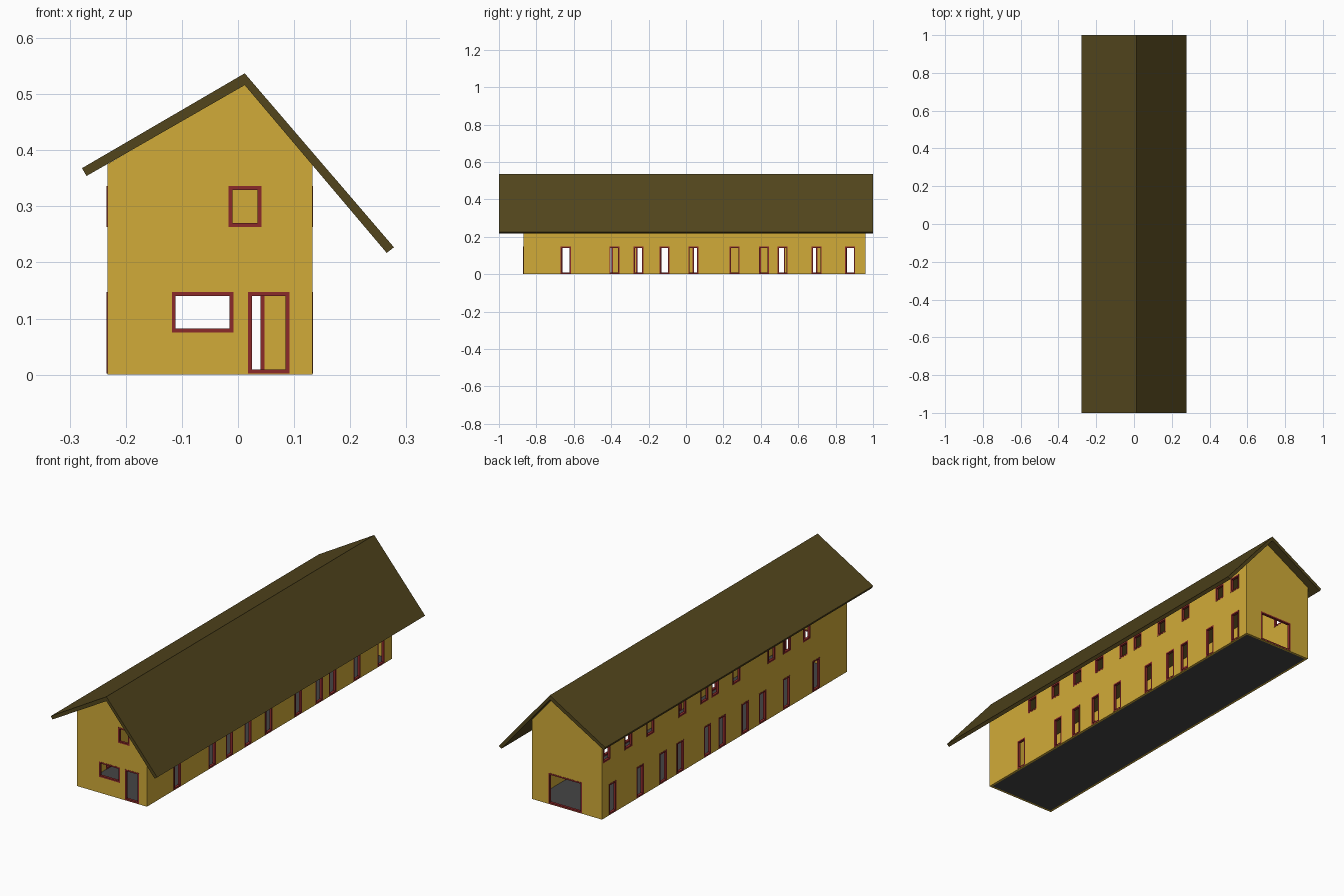
import bpy, bmesh
from mathutils import Vector

if "Cube" in bpy.data.objects:
    bpy.data.objects.remove(bpy.data.objects["Cube"])


def material(name, rgb):
    m = bpy.data.materials.new(name)
    m.diffuse_color = (*rgb, 1)
    m.use_nodes = True
    m.node_tree.nodes["Principled BSDF"].inputs["Base Color"].default_value = m.diffuse_color
    return m


WALL = material("ochre", (0.64, 0.41, 0.04))
ROOF = material("dark_olive", (0.085, 0.06, 0.012))
TRIM = material("red_trim", (0.26, 0.023, 0.023))
FLOOR = material("charcoal", (0.06, 0.06, 0.06))


def finish(name, bm, mat=None):
    bmesh.ops.recalc_face_normals(bm, faces=bm.faces)
    me = bpy.data.meshes.new(name)
    bm.to_mesh(me)
    bm.free()
    ob = bpy.data.objects.new(name, me)
    bpy.context.collection.objects.link(ob)
    if mat:
        me.materials.append(mat)
    return ob


def add_box(bm, lo, hi):
    vs = bmesh.ops.create_cube(bm, size=1)["verts"]
    for v in vs:
        v.co = Vector([(a + b) / 2 + c * (b - a) for a, b, c in zip(lo, hi, v.co)])


def extrude_y(name, profile, y0, y1, mat):
    bm = bmesh.new()
    face = bm.faces.new([bm.verts.new((x, y0, z)) for x, z in profile])
    ext = bmesh.ops.extrude_face_region(bm, geom=[face])["geom"]
    bmesh.ops.translate(bm, vec=(0, y1 - y0, 0),
                        verts=[g for g in ext if isinstance(g, bmesh.types.BMVert)])
    return finish(name, bm, mat)


X0, X1, Y0, Y1 = -0.233, 0.133, -0.87, 0.96
T, RIM, PROUD = 0.01, 0.007, 0.001
DOOR_Z, WIN_Z = (0.002, 0.147), (0.263, 0.336)
DOOR_W, WIN_W = 0.054, 0.058

# openings: (side, start, end, bottom, top)
openings = [
    ("front", -0.118, -0.008, 0.075, 0.147),
    ("front", 0.018, 0.092, *DOOR_Z),
    ("front", -0.017, 0.042, *WIN_Z),
    ("back", -0.128, 0.047, *DOOR_Z),
]
rows = [
    ("right", DOOR_W, DOOR_Z, (-0.643, -0.383, -0.254, -0.116, 0.04,
                               0.26, 0.416, 0.516, 0.698, 0.877)),
    ("left", DOOR_W, DOOR_Z, (-0.64, -0.417, -0.239, -0.11, 0.063,
                              0.173, 0.375, 0.503, 0.675, 0.88)),
    ("right", WIN_W, WIN_Z, (-0.564, -0.40, -0.244, -0.087, 0.084,
                             0.184, 0.355, 0.526, 0.768, 0.875)),
    ("left", WIN_W, WIN_Z, (-0.568, -0.422, -0.306, -0.044, 0.115,
                            0.195, 0.359, 0.598, 0.762, 0.925)),
]
for side, w, z, centres in rows:
    openings += [(side, c - w / 2, c + w / 2, *z) for c in centres]


def wall_box(bm, side, a, b, z0, z1, pad):
    # a box set into one wall, sticking out by pad on both faces
    d0, d1 = {"front": (Y0, Y0 + T), "back": (Y1 - T, Y1),
              "left": (X0, X0 + T), "right": (X1 - T, X1)}[side]
    d0, d1 = d0 - pad, d1 + pad
    if side in ("front", "back"):
        add_box(bm, (a, d0, z0), (b, d1, z1))
    else:
        add_box(bm, (d0, a, z0), (d1, b, z1))


# hollow gabled walls
walls = extrude_y("walls", [(X0, 0), (X1, 0), (X1, 0.375), (0.012, 0.517), (X0, 0.375)],
                  Y0, Y1, WALL)
bm = bmesh.new()
add_box(bm, (X0 + T, Y0 + T, -0.2), (X1 - T, Y1 - T, 0.8))
interior = finish("interior_cutter", bm)
bm = bmesh.new()
for o in openings:
    wall_box(bm, *o, 0.004)
holes = finish("opening_cutter", bm)
for cutter in (interior, holes):
    cutter.hide_render = True
    mod = walls.modifiers.new("cut", "BOOLEAN")
    mod.operation = "DIFFERENCE"
    mod.solver = "EXACT"
    mod.object = cutter
dg = bpy.context.evaluated_depsgraph_get()
cut_mesh = bpy.data.meshes.new_from_object(walls.evaluated_get(dg))
walls.modifiers.clear()
walls.data = cut_mesh
for cutter in (interior, holes):
    bpy.data.objects.remove(cutter)

# red surrounds, one object per wall
for side in ("front", "back", "left", "right"):
    bm = bmesh.new()
    for s, a, b, z0, z1 in openings:
        if s != side:
            continue
        wall_box(bm, s, a, a + RIM, z0, z1, PROUD)
        wall_box(bm, s, b - RIM, b, z0, z1, PROUD)
        wall_box(bm, s, a + RIM, b - RIM, z1 - RIM, z1, PROUD)
        wall_box(bm, s, a + RIM, b - RIM, z0, z0 + RIM, PROUD)
    finish(side + "_frames", bm, TRIM)

# floor slab
bm = bmesh.new()
add_box(bm, (X0 + T, Y0 + T, 0), (X1 - T, Y1 - T, 0.003))
finish("floor", bm, FLOOR)

# roof with unequal slopes
extrude_y("roof", [(-0.278, 0.368), (-0.270, 0.354), (0.012, 0.516),
                   (0.265, 0.217), (0.278, 0.227), (0.012, 0.537)], -1, 1, ROOF)
